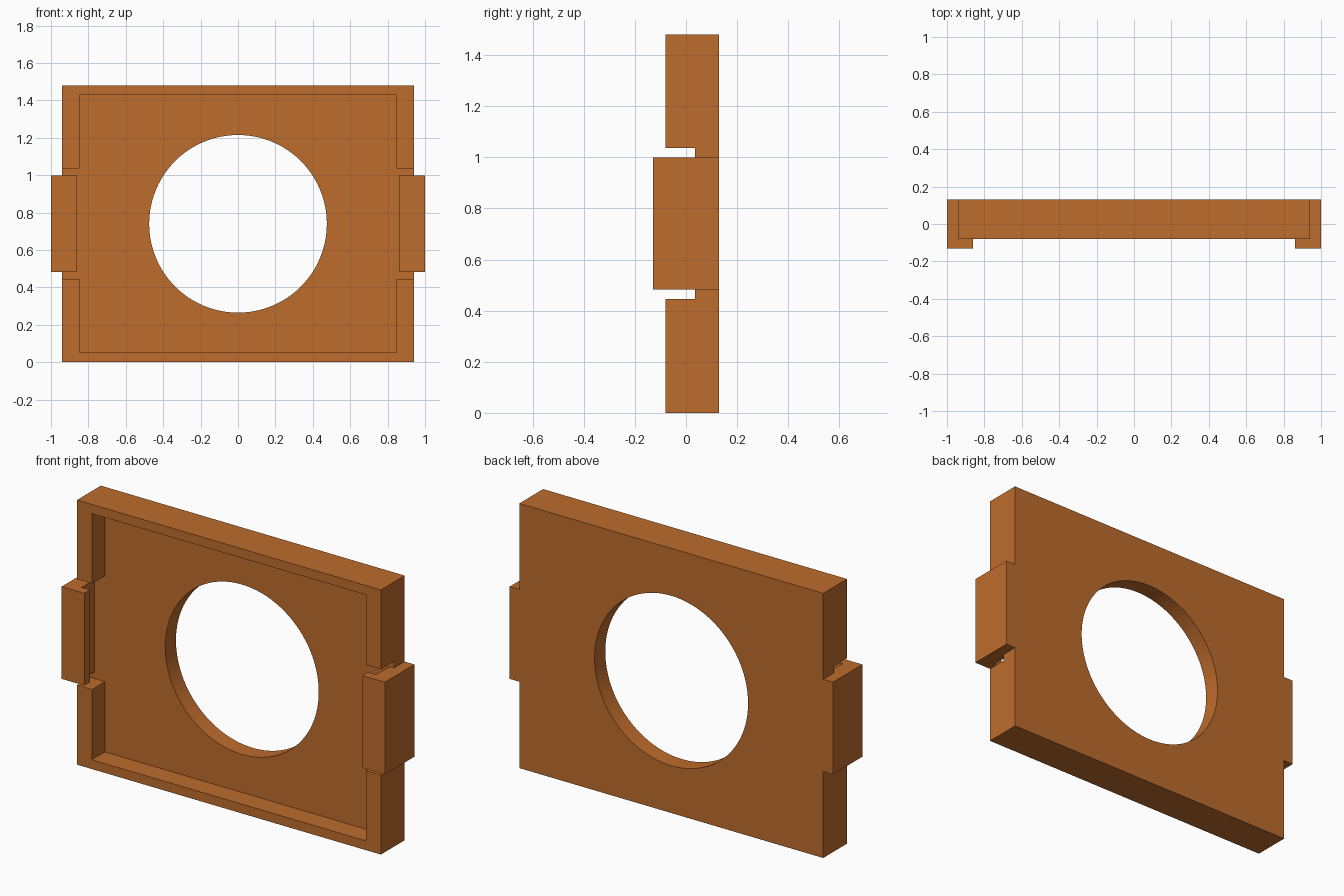
import bpy, bmesh, math
from mathutils import Matrix

if "Cube" in bpy.data.objects:
    bpy.data.objects.remove(bpy.data.objects["Cube"])

orange = bpy.data.materials.new("burnt_orange")
orange.diffuse_color = (0.515, 0.150, 0.026, 1)
orange.use_nodes = True
orange.node_tree.nodes["Principled BSDF"].inputs["Base Color"].default_value = orange.diffuse_color

BACK, FRONT, FLOOR = 0.13, -0.08, 0.035   # y levels of the frame
MID = 0.74                                # height of the centre


def make(name, bm):
    bmesh.ops.recalc_face_normals(bm, faces=bm.faces)
    me = bpy.data.meshes.new(name)
    bm.to_mesh(me)
    bm.free()
    me.materials.append(orange)
    ob = bpy.data.objects.new(name, me)
    bpy.context.collection.objects.link(ob)
    return ob


def prism(name, outline, z0, z1):
    """Extrude an outline in the xy plane from z0 to z1."""
    bm = bmesh.new()
    face = bm.faces.new([bm.verts.new((x, y, z0)) for x, y in outline])
    ext = bmesh.ops.extrude_face_region(bm, geom=[face])
    verts = [v for v in ext["geom"] if isinstance(v, bmesh.types.BMVert)]
    bmesh.ops.translate(bm, verts=verts, vec=(0, 0, z1 - z0))
    return make(name, bm)


def box(name, x, y0, y1, z0, z1):
    return prism(name, [(-x, y0), (x, y0), (x, y1), (-x, y1)], z0, z1)


def combine(target, other, operation):
    mod = target.modifiers.new(operation.lower(), 'BOOLEAN')
    mod.operation, mod.object, mod.solver = operation, other, 'EXACT'
    bpy.context.view_layer.objects.active = target
    bpy.ops.object.modifier_apply(modifier=mod.name)
    bpy.data.objects.remove(other)


# Frame plate with shallow front recess and side notches
frame = box("clip_frame", 0.94, FRONT, BACK, 0, 1.48)
combine(frame, box("recess_cutter", 0.848, -0.3, FLOOR, 0.052, 1.428), 'DIFFERENCE')
combine(frame, box("notch_cutter", 1.2, -0.3, FLOOR, 0.445, 1.037), 'DIFFERENCE')

# Round opening
bm = bmesh.new()
bmesh.ops.create_cone(bm, cap_ends=True, segments=96, radius1=0.475, radius2=0.475, depth=1,
                      matrix=Matrix.Translation((0, 0, MID)) @ Matrix.Rotation(math.pi / 2, 4, 'X'))
combine(frame, make("hole_cutter", bm), 'DIFFERENCE')

# Hooked clips on both sides
for s in (-1, 1):
    hook = [(1, BACK), (1, -0.13), (0.86, -0.13), (0.86, FRONT), (0.912, FRONT), (0.912, BACK)]
    clip = prism("side_clip", [(s * x, y) for x, y in hook], 0.483, 0.999)
    combine(frame, clip, 'UNION')

bpy.ops.object.select_all(action='DESELECT')
frame.select_set(True)
bpy.context.view_layer.objects.active = frame
bpy.ops.object.shade_smooth_by_angle(angle=math.radians(30))
